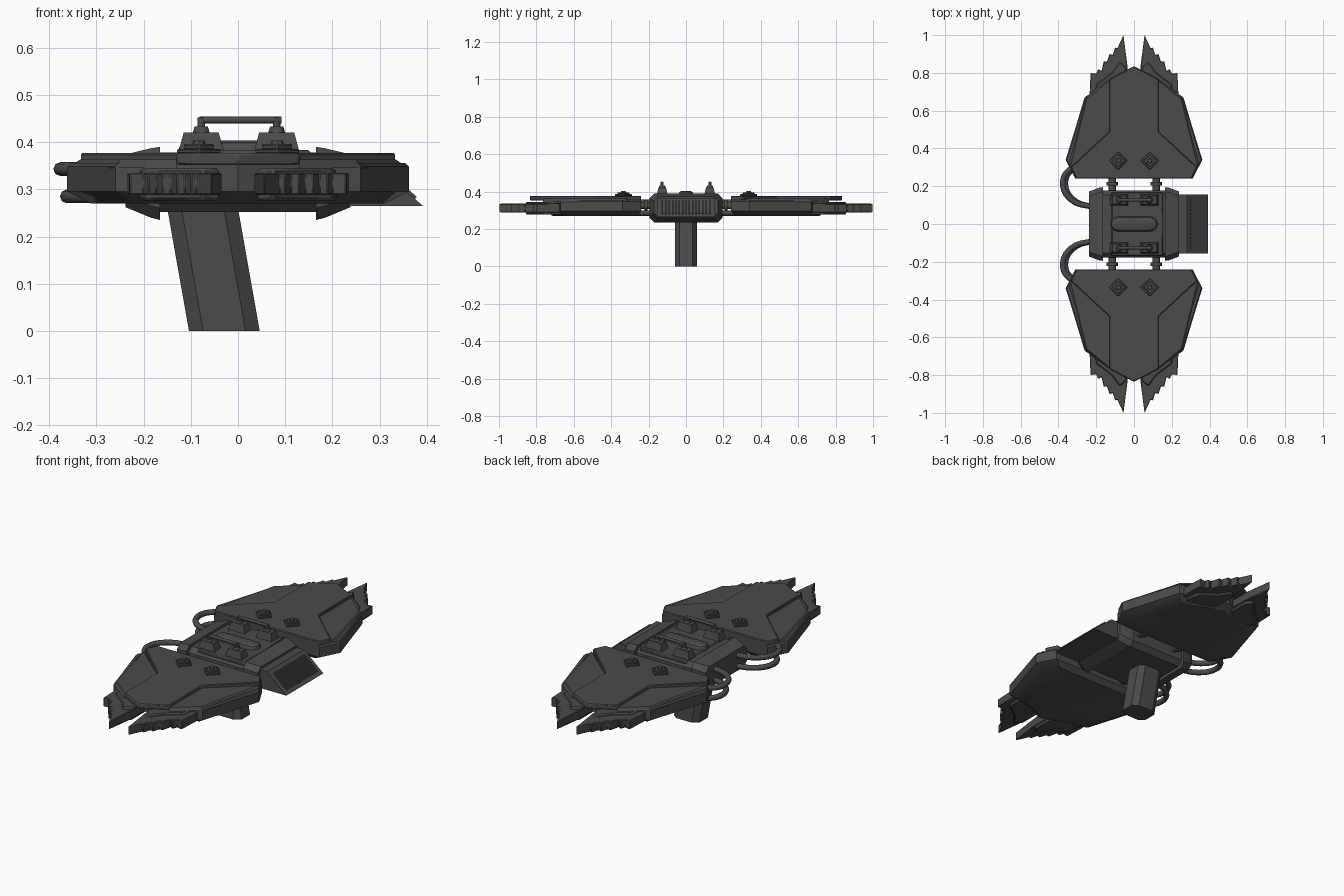
import bpy, bmesh, math
from mathutils import Vector, Matrix

if "Cube" in bpy.data.objects:
    bpy.data.objects.remove(bpy.data.objects["Cube"])

grey = bpy.data.materials.new("dark_grey")
grey.diffuse_color = (0.07, 0.07, 0.07, 1)
grey.use_nodes = True
grey.node_tree.nodes["Principled BSDF"].inputs["Base Color"].default_value = grey.diffuse_color


def finish(name, bm, bevel=0.0):
    bmesh.ops.recalc_face_normals(bm, faces=bm.faces[:])
    me = bpy.data.meshes.new(name)
    bm.to_mesh(me)
    bm.free()
    ob = bpy.data.objects.new(name, me)
    bpy.context.collection.objects.link(ob)
    me.materials.append(grey)
    if bevel:
        m = ob.modifiers.new("bevel", 'BEVEL')
        m.width, m.segments, m.limit_method = bevel, 1, 'ANGLE'
    bpy.ops.object.select_all(action='DESELECT')
    bpy.context.view_layer.objects.active = ob
    ob.select_set(True)
    bpy.ops.object.shade_smooth_by_angle(angle=math.radians(32))
    return ob


def loft(name, rings, bevel=0.0):
    """Join rings with equal point counts into a closed solid."""
    bm = bmesh.new()
    vs = [[bm.verts.new(p) for p in r] for r in rings]
    n = len(vs[0])
    bm.faces.new(vs[0])
    bm.faces.new(vs[-1])
    for a, b in zip(vs, vs[1:]):
        for i in range(n):
            bm.faces.new((a[i], a[(i + 1) % n], b[(i + 1) % n], b[i]))
    return finish(name, bm, bevel)


def slab(name, pts, z0, z1, bevel=0.0):
    return loft(name, [[(x, y, z) for x, y in pts] for z in (z0, z1)], bevel)


def box(name, x0, x1, y0, y1, z0, z1, bevel=0.0):
    return slab(name, [(x0, y0), (x1, y0), (x1, y1), (x0, y1)], z0, z1, bevel)


def rod(name, a, b, r, r2=None, n=12):
    a, b = Vector(a), Vector(b)
    bm = bmesh.new()
    bmesh.ops.create_cone(bm, cap_ends=True, segments=n, radius1=r,
                          radius2=r if r2 is None else r2, depth=(b - a).length)
    rot = (b - a).to_track_quat('Z', 'Y').to_matrix().to_4x4()
    bm.transform(Matrix.Translation((a + b) / 2) @ rot)
    return finish(name, bm)


def tube(name, pts, r):
    cu = bpy.data.curves.new(name, 'CURVE')
    cu.dimensions, cu.bevel_depth, cu.bevel_resolution = '3D', r, 2
    cu.resolution_u, cu.use_fill_caps = 8, True
    sp = cu.splines.new('BEZIER')
    sp.bezier_points.add(len(pts) - 1)
    for bp, p in zip(sp.bezier_points, pts):
        bp.co = p
        bp.handle_left_type = bp.handle_right_type = 'AUTO'
    ob = bpy.data.objects.new(name, cu)
    bpy.context.collection.objects.link(ob)
    cu.materials.append(grey)


def symmetric(half):
    return half + [(-x, y) for x, y in reversed(half) if x > 0.001]


# Central body: cross-section in y-z, lofted along x
def section(x, w, z0, z1, c):
    return [(x, -w, z0 + c), (x, -w + c, z0), (x, w - c, z0), (x, w, z0 + c),
            (x, w, z1 - c), (x, w - c, z1), (x, -w + c, z1), (x, -w, z1 - c)]


loft("body", [section(-.18, .178, .252, .378, .025), section(.18, .178, .252, .378, .025)])
box("body_top_plate", -.12, .155, -.17, .17, .36, .383, .006)
for s, n in ((-1, "left"), (1, "right")):
    loft("end_cap_" + n, [section(s * .165, .195, .235, .390, .025),
                          section(s * .185, .192, .240, .387, .025),
                          section(s * .238, .172, .262, .374, .025)])

# Sloped vent with slats
prof = [(.23, .265), (.392, .265), (.28, .362), (.23, .362)]
loft("vent", [[(x, y, z) for x, z in prof] for y in (-.155, .155)])
d = Vector((.112, 0, -.097))
nrm = Vector((.097, 0, .112)).normalized()
for i in range(15):
    y = -.126 + i * .018
    a = Vector((.28, 0, .362)) + d * .15
    b = Vector((.28, 0, .362)) + d * .85
    ring = [a - nrm * .004, b - nrm * .004, b + nrm * .006, a + nrm * .006]
    loft("vent_slat", [[(p.x, y + o, p.z) for p in ring] for o in (-.004, .004)])

# Slanted grip below the body
hexa = [(-.075, -.035), (-.045, -.058), (.045, -.058), (.075, -.035),
        (.075, .035), (.045, .058), (-.045, .058), (-.075, .035)]
loft("grip", [[(x - .029, y, 0) for x, y in hexa], [(x - .075, y, .26) for x, y in hexa]])

# Central capsule on top
cap = [(.085 * s + .04 * math.cos(a), .04 * math.sin(a))
       for s, lo in ((1, -90), (-1, 90)) for a in [math.radians(lo + k * 30) for k in range(7)]]
loft("top_capsule", [[(x * f, y * g, z) for x, y in cap]
                     for f, g, z in ((1, 1, .375), (1, 1, .388), (.96, .85, .398), (.88, .5, .404))])

for s, n in ((1, "back"), (-1, "front")):
    # Top handles on trapezoid mounts
    for x in (-.078, .082):
        loft("handle_mount", [[(x + a * w, s * .127 + b * v, z) for a, b in ((-1, -1), (1, -1), (1, 1), (-1, 1))]
                              for w, v, z in ((.048, .03, .38), (.037, .02, .421))])
        rod("handle_collar", (x, s * .127, .42), (x, s * .127, .433), .018, .014)
        rod("handle_post", (x, s * .127, .42), (x, s * .127, .452), .008)
    rod("handle_bar", (-.082, s * .127, .447), (.092, s * .127, .447), .0075)
    # Rods joining body to wing
    for x in (-.115, .118):
        rod("wing_link", (x, s * .16, .325), (x, s * .27, .325), .019)
        rod("wing_link_collar", (x, s * .205, .325), (x, s * .222, .325), .03)
    # Hoses
    for z, k in ((.343, 0), (.285, .014)):
        tube("hose", [(-.27, s * .31, z), (-.345 + k, s * .285, z), (-.377 + k, s * .215, z),
                      (-.335 + k, s * .13, z), (-.20, s * .085, z)], .0145)

    # Wing hull and raised top plate
    hull = symmetric([(0, s * .24), (.31, s * .24), (.362, s * .34), (.26, s * .67),
                      (.13, s * .70), (0, s * .75)])
    low = [(x * .86, s * (.45 + (abs(y) - .45) * .88)) for x, y in hull]
    loft("wing_hull_" + n, [[(x, y, .27) for x, y in low],
                            [(x, y, .295) for x, y in hull], [(x, y, .348) for x, y in hull],
                            [(x * .98, y, .356) for x, y in hull]])
    plate = symmetric([(0, s * .24), (.305, s * .24), (.335, s * .30), (.13, s * .49),
                       (.13, s * .767), (0, s * .836)])
    slab("wing_top_plate_" + n, plate, .352, .377, .004)
    # Sloped shoulder panels beside the plate
    for m in (-1, 1):
        top = [(.335, .31), (.13, .49), (.13, .76), (.25, .66)]
        out = [(.36, .34), (.13, .49), (.13, .765), (.262, .67)]
        loft("wing_shoulder", [[(m * x, s * y, .345) for x, y in out],
                               [(m * x, s * y, .363) for x, y in top]])
        # Jagged tail blades
        blade = [(.035, .64), (.035, .84), (.056, 1.0), (.088, .93), (.10, .935), (.112, .895),
                 (.13, .90), (.142, .86), (.16, .862), (.172, .81), (.19, .82), (.2, .795),
                 (.23, .80), (.238, .62)]
        slab("tail_blade", [(m * x, s * y) for x, y in blade], .288, .335, .003)
        root = [(.04, .60), (.04, .83), (.075, .86), (.12, .80), (.20, .74), (.215, .62)]
        slab("tail_blade_root", [(m * x, s * y) for x, y in root], .276, .345, .006)
        # Diamond bolts on the wing
        x, y = m * .083, s * .335
        for r, z0, z1 in ((.048, .375, .386), (.034, .384, .396)):
            star = [(x + r * f * math.cos(i * math.pi / 4), y + r * f * math.sin(i * math.pi / 4))
                    for i, f in enumerate([1, .72] * 4)]
            slab("wing_bolt_base", star, z0, z1, .003)
        rod("wing_bolt", (x, y, .39), (x, y, .404), .016, .012, 8)
